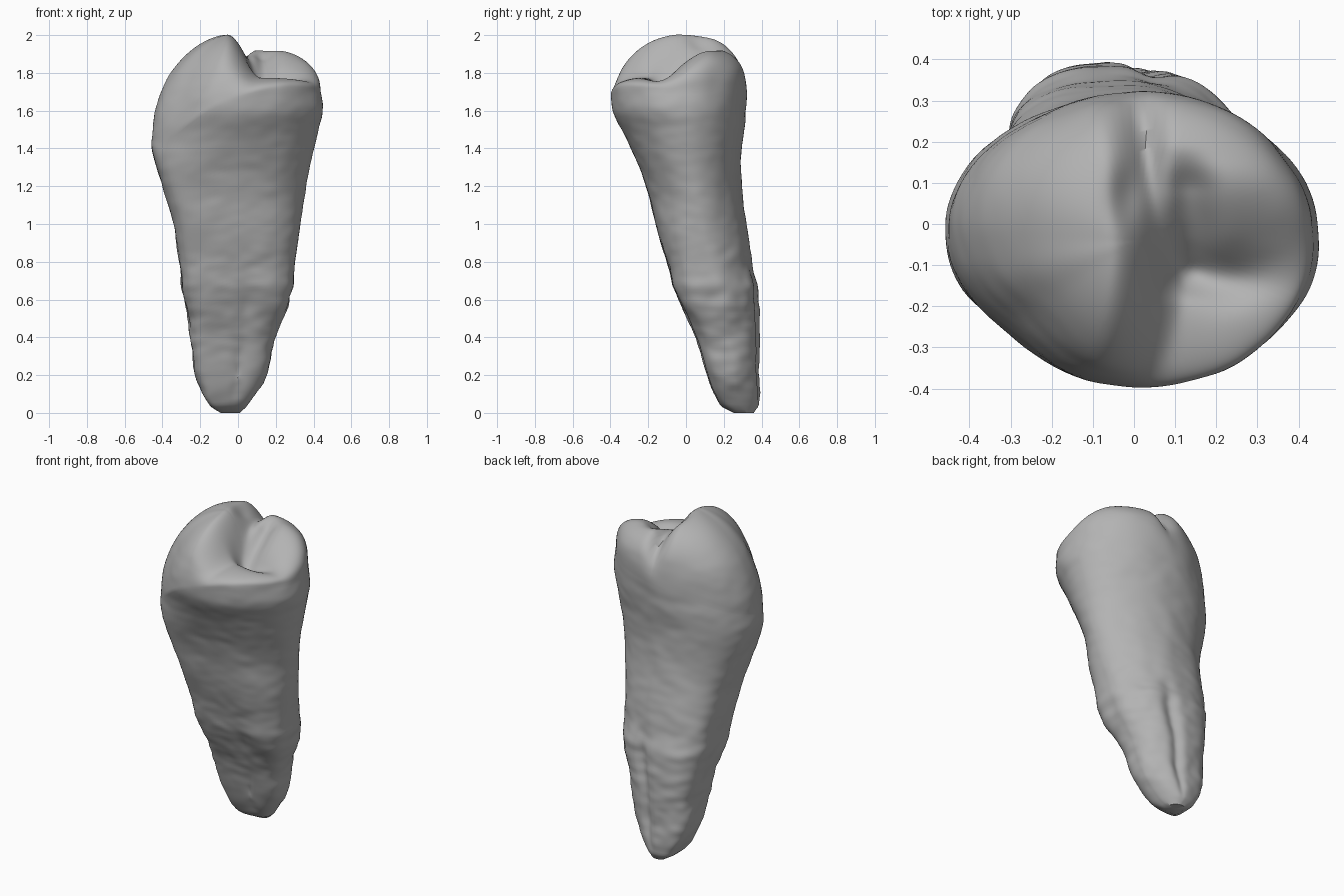
import bpy, bmesh, math
from mathutils import Vector, noise

SEGMENTS, WALL_RINGS, CAP_RINGS = 112, 110, 44

# Root and crown outline: height, x min, x max, y front, y back
OUTLINE = [
    (0, -.09, .01, .25, .36), (.04, -.15, .05, .18, .385),
    (.2, -.22, .15, .11, .39), (.4, -.25, .2, .05, .39),
    (.6, -.28, .275, -.04, .385), (.8, -.31, .3, -.1, .35),
    (1, -.34, .33, -.16, .32), (1.2, -.4, .36, -.21, .295),
    (1.4, -.455, .405, -.29, .295), (1.5, -.45, .425, -.34, .31),
    (1.6, -.44, .45, -.385, .315), (1.72, -.4, .435, -.4, .325),
]


def smooth(t):
    t = min(max(t, 0), 1)
    return t * t * (3 - 2 * t)


def bell(x, width):
    return math.exp(-(x / width) ** 2)


def around(a, degrees, width):
    """Bump centred on one direction around the tooth."""
    return bell(math.remainder(a - math.radians(degrees), math.tau), width)


def slope(i, c):
    a, b = OUTLINE[max(i - 1, 0)], OUTLINE[min(i + 1, len(OUTLINE) - 1)]
    return (b[c] - a[c]) / (b[0] - a[0])


def outline(z):
    """Cubic interpolation of the outline at a height."""
    i = max(k for k in range(len(OUTLINE) - 1) if OUTLINE[k][0] <= z)
    p, q = OUTLINE[i], OUTLINE[i + 1]
    h = q[0] - p[0]
    t = (z - p[0]) / h
    s = smooth(t)
    return [p[c] * (1 - s) + q[c] * s
            + h * t * (1 - t) * ((1 - t) * slope(i, c) - t * slope(i + 1, c))
            for c in range(1, 5)]


def rim(a):
    """Height where the wall turns into the chewing surface."""
    return 1.6 + .1 * math.cos(a) + .08 * math.sin(a) ** 2 - .1 * around(a, 215, .5)


def squareness(c, s, z):
    """Superellipse exponent: the root is boxy, most so at its front right."""
    low, mid = smooth((1.15 - z) / .45), smooth((1.5 - z) / .4)
    if c > 0 and s > 0:
        return 2 - .25 * mid
    if c < 0 and s < 0:
        return 2.1 + 2.9 * mid
    return 2 + 1.2 * low


def wall_point(a, z):
    x0, x1, y0, y1 = outline(z)
    c, s = math.cos(a), math.sin(a)
    n = squareness(c, s, z)
    k = (abs(c) ** n + abs(s) ** n) ** (-1 / n)
    # Lengthwise grooves on the root, and the ledge around it
    root = smooth((.85 - z) / .25) * smooth(z / .15)
    k *= 1 - root * (.06 * around(a, 282, .2) + .14 * around(a, 80, .18))
    k *= 1 + .03 * bell(z - .67, .05)
    return Vector(((x0 + x1) / 2 + k * (x1 - x0) / 2 * c,
                   (y0 + y1) / 2 + k * (y1 - y0) / 2 * s, z))


def chewing_height(x, y):
    """Large cusp, rising shelf with the small cusp, and the valley between."""
    valley = .14 - .5 * (y + .03) ** 2
    large = .23 * smooth((valley - x) / .2)
    shelf = .165 * smooth((y + .17) / .32) * smooth((x + .05) / .15)
    fissure = .06 * bell(x - valley, .06) * smooth((y + .2) / .1) * smooth((.2 - y) / .12)
    branch = .05 * bell(y + .13, .06) * bell(x - .22, .11)
    dent = .03 * bell(x + .02, .04) * bell(y - .07, .07)
    return 1.78 + (large ** 4 + shelf ** 4) ** .25 - fissure - branch - dent


def cap_point(a, rho):
    base = rim(a)
    p = Vector((.01, -.04, base)).lerp(wall_point(a, base), rho)
    power = 2.5 + .6 * math.cos(a) + .4 * math.sin(a) + 1.2 * around(a, -45, .5)
    power += .2 * around(a, 215, .5)
    p.z = base + (chewing_height(p.x, p.y) - base) * (1 - rho ** power) ** (1 / power)
    return p


def roughen(p):
    """Fine growth ripples, stronger on the root."""
    rough = .005 + .007 * smooth((1 - p.z) / .5)
    n = noise.noise(Vector((p.x * 7, p.y * 7, p.z * 7)))
    n += .5 * noise.noise(Vector((p.x * 12, p.y * 12, p.z * 20)))
    out = Vector((p.x, p.y - .12, 0))
    return p + out.normalized() * n * rough * smooth((2 - p.z) / .3)


# Closed surface from root tip to chewing surface
bm = bmesh.new()
angles = [math.tau * s / SEGMENTS for s in range(SEGMENTS)]
rings = [[wall_point(a, rim(a) * r / WALL_RINGS) for a in angles]
         for r in range(WALL_RINGS + 1)]
rings += [[cap_point(a, math.cos(r / CAP_RINGS * math.pi / 2)) for a in angles]
          for r in range(1, CAP_RINGS)]
loops = [[bm.verts.new(roughen(p)) for p in ring] for ring in rings]
for low, high in zip(loops, loops[1:]):
    for s in range(SEGMENTS):
        n = (s + 1) % SEGMENTS
        bm.faces.new((low[s], low[n], high[n], high[s]))
top = bm.verts.new(cap_point(0, 0))
tip = bm.verts.new((-.04, .3, 0))
for s in range(SEGMENTS):
    n = (s + 1) % SEGMENTS
    bm.faces.new((loops[-1][s], loops[-1][n], top))
    bm.faces.new((loops[0][n], loops[0][s], tip))

cube = bpy.data.objects.get("Cube")
if cube:
    bpy.data.objects.remove(cube, do_unlink=True)

mesh = bpy.data.meshes.new("tooth")
bm.to_mesh(mesh)
bm.free()
tooth = bpy.data.objects.new("tooth", mesh)
bpy.context.collection.objects.link(tooth)

grey = bpy.data.materials.new("light grey")
grey.use_nodes = True
grey.diffuse_color = (.45, .45, .45, 1)
grey.node_tree.nodes["Principled BSDF"].inputs["Base Color"].default_value = (.45, .45, .45, 1)
mesh.materials.append(grey)

bpy.context.view_layer.objects.active = tooth
tooth.select_set(True)
bpy.ops.object.shade_smooth_by_angle(angle=math.radians(50))
